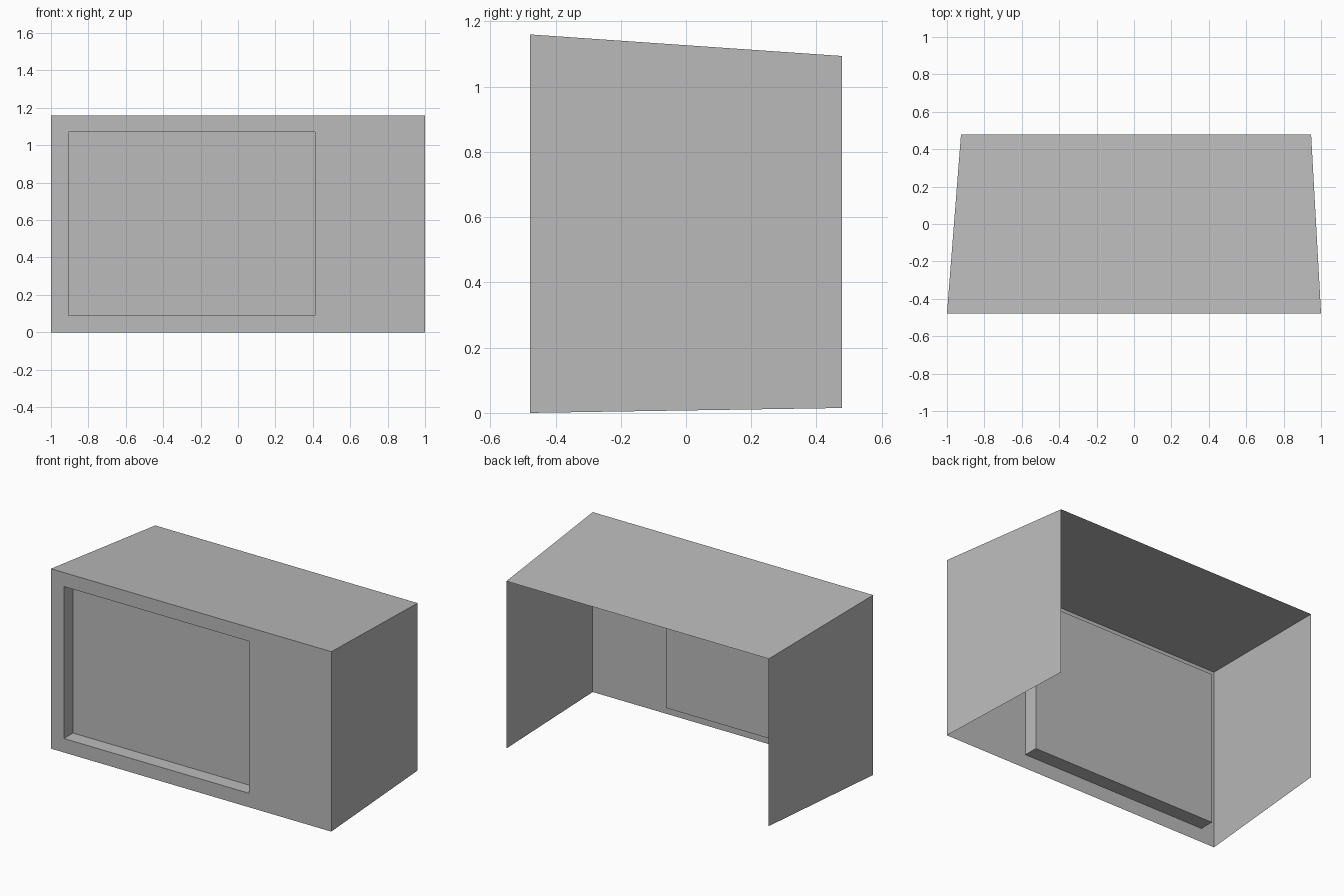
import bpy
import bmesh

if "Cube" in bpy.data.objects:
    bpy.data.objects.remove(bpy.data.objects["Cube"], do_unlink=True)

grey = bpy.data.materials.new("plain grey")
grey.use_nodes = True
colour = (0.5, 0.5, 0.5, 1)
grey.diffuse_color = colour
grey.node_tree.nodes["Principled BSDF"].inputs["Base Color"].default_value = colour


def rectangle(x0, x1, y, z0, z1):
    """Corners of an upright rectangle, anticlockwise from the front."""
    return [(x0, y, z0), (x1, y, z0), (x1, y, z1), (x0, y, z1)]


def panels(name, outer, inner, sides=range(4), cap=False):
    """Join two rectangles by the chosen sides (bottom, +x, top, -x)."""
    bm = bmesh.new()
    a = [bm.verts.new(p) for p in outer]
    b = [bm.verts.new(p) for p in inner]
    for i in sides:
        j = (i + 1) % 4
        bm.faces.new((a[i], a[j], b[j], b[i]))
    if cap:
        bm.faces.new(b)
    mesh = bpy.data.meshes.new(name)
    bm.to_mesh(mesh)
    bm.free()
    mesh.materials.append(grey)
    obj = bpy.data.objects.new(name, mesh)
    bpy.context.collection.objects.link(obj)
    return obj


FRONT, BACK, DEPTH = -0.478, 0.478, 0.093
front = rectangle(-1, 1, FRONT, 0, 1.16)
back = rectangle(-0.925, 0.947, BACK, 0.015, 1.094)
opening = rectangle(-0.907, 0.412, FRONT, 0.09, 1.07)
recess = rectangle(-0.907, 0.412, FRONT + DEPTH, 0.09, 1.07)

# Tapered shell, open at the back and underneath
shell = panels("top_and_side_panels", front, back, sides=(1, 2, 3))
shell.data.flip_normals()
# Front wall around the window opening
panels("front_panel", front, opening)
# Shallow box set into the opening
panels("window_recess", opening, recess, cap=True)
